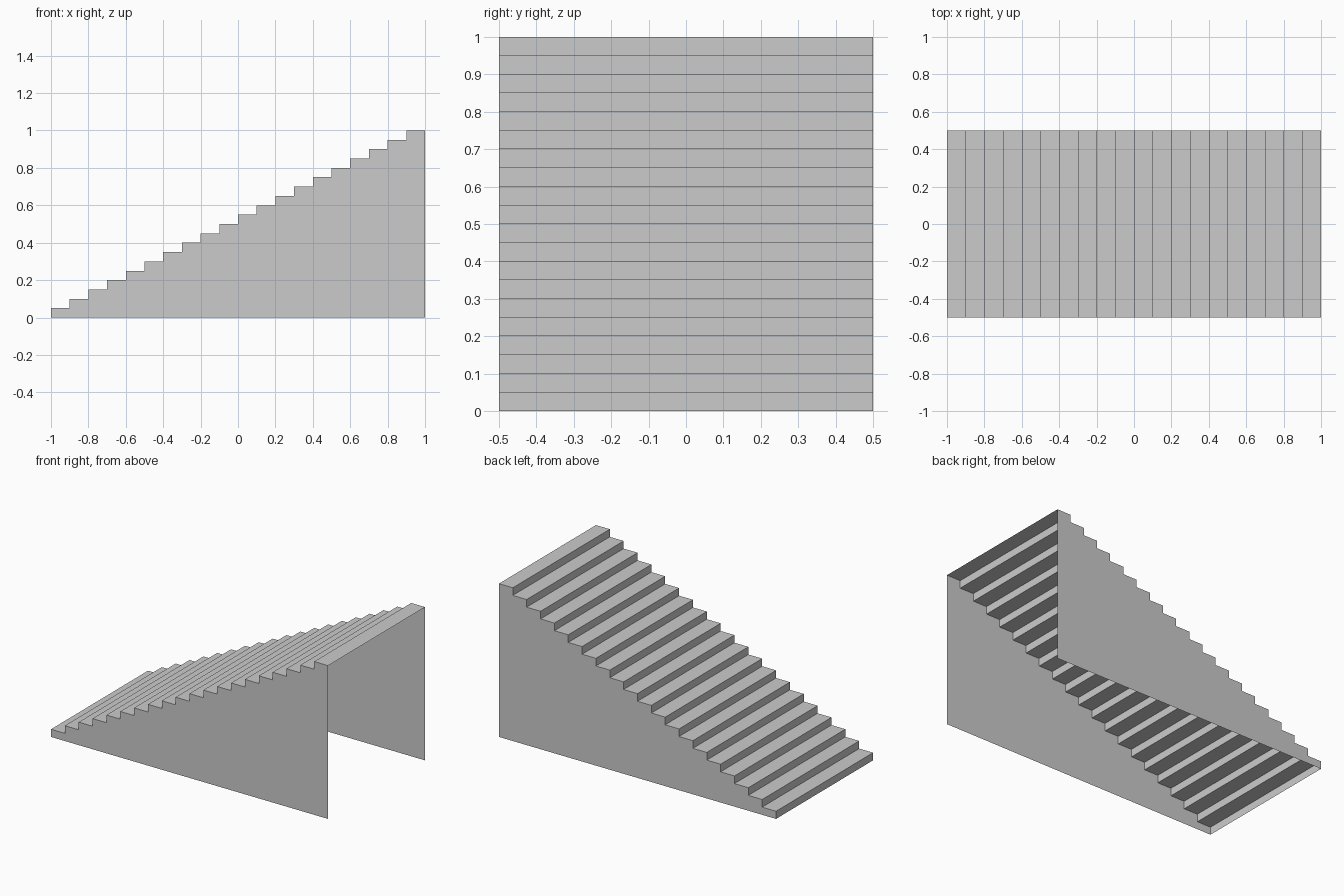
import bpy

if "Cube" in bpy.data.objects:
    bpy.data.objects.remove(bpy.data.objects["Cube"])

STEPS, RUN, RISE, HALF_WIDTH = 20, 0.1, 0.05, 0.5


def add_mesh(name, verts, faces):
    mesh = bpy.data.meshes.new(name)
    mesh.from_pydata(verts, [], faces)
    mesh.update()
    obj = bpy.data.objects.new(name, mesh)
    bpy.context.collection.objects.link(obj)
    return obj


# Zigzag stair profile from the bottom front edge to the top back edge
profile = [(-1.0, 0.0)]
for i in range(STEPS):
    z = (i + 1) * RISE
    profile += [(-1 + i * RUN, z), (-1 + (i + 1) * RUN, z)]
n = len(profile)

# Treads and risers: one folded sheet, open underneath and at the tall end
add_mesh("treads_and_risers",
         [(x, y, z) for y in (-HALF_WIDTH, HALF_WIDTH) for x, z in profile],
         [(i, i + 1, n + i + 1, n + i) for i in range(n - 1)])

# Side panels: thin stepped walls, one column per step
for name, y in (("front_side_panel", -HALF_WIDTH), ("back_side_panel", HALF_WIDTH)):
    outline = [(x, y, z) for x, z in profile] + [(1.0, y, 0.0)]
    face = list(range(len(outline)))
    add_mesh(name, outline, [face[::-1] if y < 0 else face])
